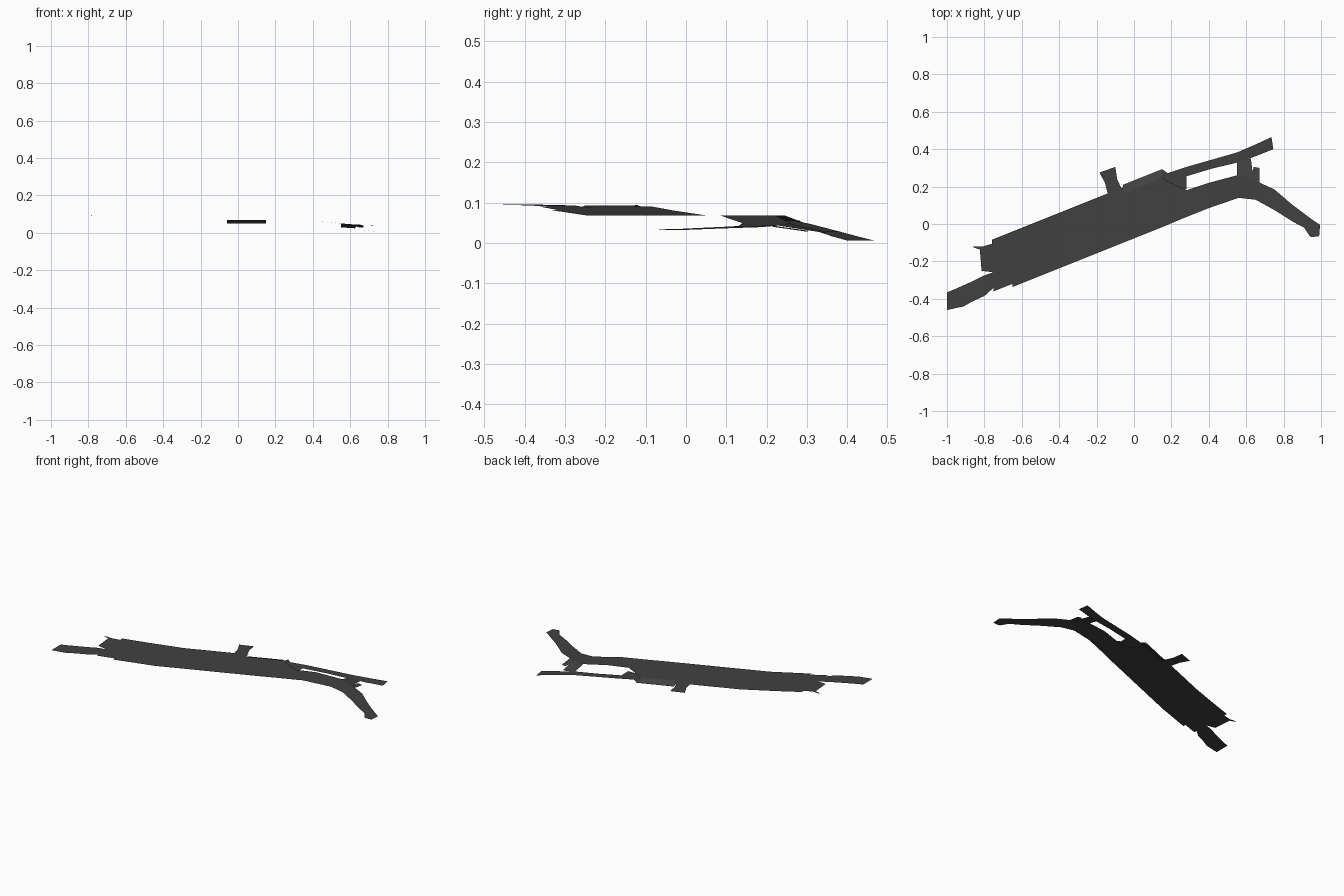
import bpy
import bmesh

default_cube = bpy.data.objects.get("Cube")
if default_cube:
    bpy.data.objects.remove(default_cube, do_unlink=True)

asphalt = bpy.data.materials.new("dark_asphalt")
asphalt.use_nodes = True
colour = (0.053, 0.053, 0.053, 1)
asphalt.diffuse_color = colour
asphalt.node_tree.nodes["Principled BSDF"].inputs["Base Color"].default_value = colour

# Long section of the upper deck: (x, height)
DECK_PROFILE = [(-1, .095), (-.8, .093), (-.62, .08), (-.42, .068),
                (.4, .068), (.55, .05), (.65, .042), (1, .032)]
# Long section of the lower slip road
SLIP_PROFILE = [(.15, .056), (.28, .048), (.55, .028), (.74, .006)]
DECK_SLOPE = .4


def height(x, profile):
    """Interpolate the height of a road along its long section."""
    if x <= profile[0][0]:
        return profile[0][1]
    for (start, low), (end, high) in zip(profile, profile[1:]):
        if x <= end:
            return low + (high - low) * (x - start) / (end - start)
    return profile[-1][1]


def ribbon(name, rows):
    """Thin road surface from rows of (north point, south point)."""
    bm = bmesh.new()
    pairs = [[bm.verts.new(point) for point in row] for row in rows]
    for (north, south), (next_north, next_south) in zip(pairs, pairs[1:]):
        bm.faces.new((north, south, next_south, next_north))
    for face in bm.faces:
        face.normal_update()
        if face.normal.z < 0:
            face.normal_flip()
    mesh = bpy.data.meshes.new(name)
    bm.to_mesh(mesh)
    bm.free()
    mesh.materials.append(asphalt)
    road = bpy.data.objects.new(name, mesh)
    bpy.context.collection.objects.link(road)
    return road


def road(name, rows, profile=DECK_PROFILE):
    """Road whose edge points take their height from a long section."""
    ribbon(name, [[(x, y, height(x, profile)) for x, y in row] for row in rows])


def lane(name, start, end, north, south):
    """Straight lane of the main deck, between two sideways offsets."""
    stations = [start] + [x for x, z in DECK_PROFILE if start < x < end] + [end]
    road(name, [[(x, DECK_SLOPE * x + offset) for offset in (north, south)]
                for x in stations])


# Main deck, with staggered lane ends in the west
lane("north_shoulder", -.76, -.06, .22, .185)
lane("north_lanes", -.81, .15, .185, .07)
lane("centre_lanes", -.75, .15, .07, 0)
lane("south_lanes", -.75, .15, 0, -.06)
lane("south_shoulder", -.65, .15, -.06, -.077)

# Bank falling from the deck edge to the slip road
ribbon("north_bank", [
    [(x, DECK_SLOPE * x + .233, .05), (x, DECK_SLOPE * x + .185, .068)]
    for x in (-.06, .15)])

# Lower slip road heading north-east
road("slip_road", [
    [(.15, .293), (.15, .2)],
    [(.18, .272), (.2, .19)],
    [(.28, .305), (.28, .185)]], SLIP_PROFILE)
road("slip_road_end", [
    [(.28, .305), (.28, .255)],
    [(.42, .345), (.42, .297)],
    [(.55, .382), (.55, .328)],
    [(.65, .425), (.65, .362)],
    [(.735, .465), (.745, .4)]], SLIP_PROFILE)

# Upper road leaving the deck and curving south-east
road("east_road", [
    [(.15, .245), (.15, -.017)],
    [(.28, .18), (.25, .025)],
    [(.4, .22), (.4, .085)],
    [(.55, .26), (.56, .14)],
    [(.62, .245), (.65, .13)],
    [(.75, .185), (.75, .075)],
    [(.85, .1), (.85, .012)],
    [(.95, .025), (.91, -.02)],
    [(.995, -.005), (.94, -.065)],
    [(.99, -.065), (.95, -.07)]])

# Link between the two eastern roads, with a side apron
ribbon("road_link", [
    [(.55, .34, .029), (.55, .25, .05)],
    [(.625, .35, .024), (.64, .23, .043)]])
ribbon("link_apron", [
    [(.64, .305, .03), (.62, .215, .043)],
    [(.67, .3, .028), (.67, .215, .04)]])

# Short side street on the north edge
road("side_street", [
    [(-.185, .275), (-.1, .305)],
    [(-.155, .22), (-.09, .24)],
    [(-.14, .16), (-.065, .185)]])

# Western approach and its ragged joints
road("west_road", [
    [(-1, -.365), (-1, -.46)],
    [(-.95, -.345), (-.91, -.44)],
    [(-.86, -.305), (-.86, -.412)],
    [(-.8, -.275), (-.8, -.385)],
    [(-.73, -.25), (-.75, -.34)]])
road("west_apron", [
    [(-.825, -.125), (-.815, -.25)],
    [(-.74, -.1), (-.74, -.26)]])
road("west_sliver", [
    [(-.86, -.119), (-.86, -.124)],
    [(-.8, -.122), (-.8, -.145)]])
